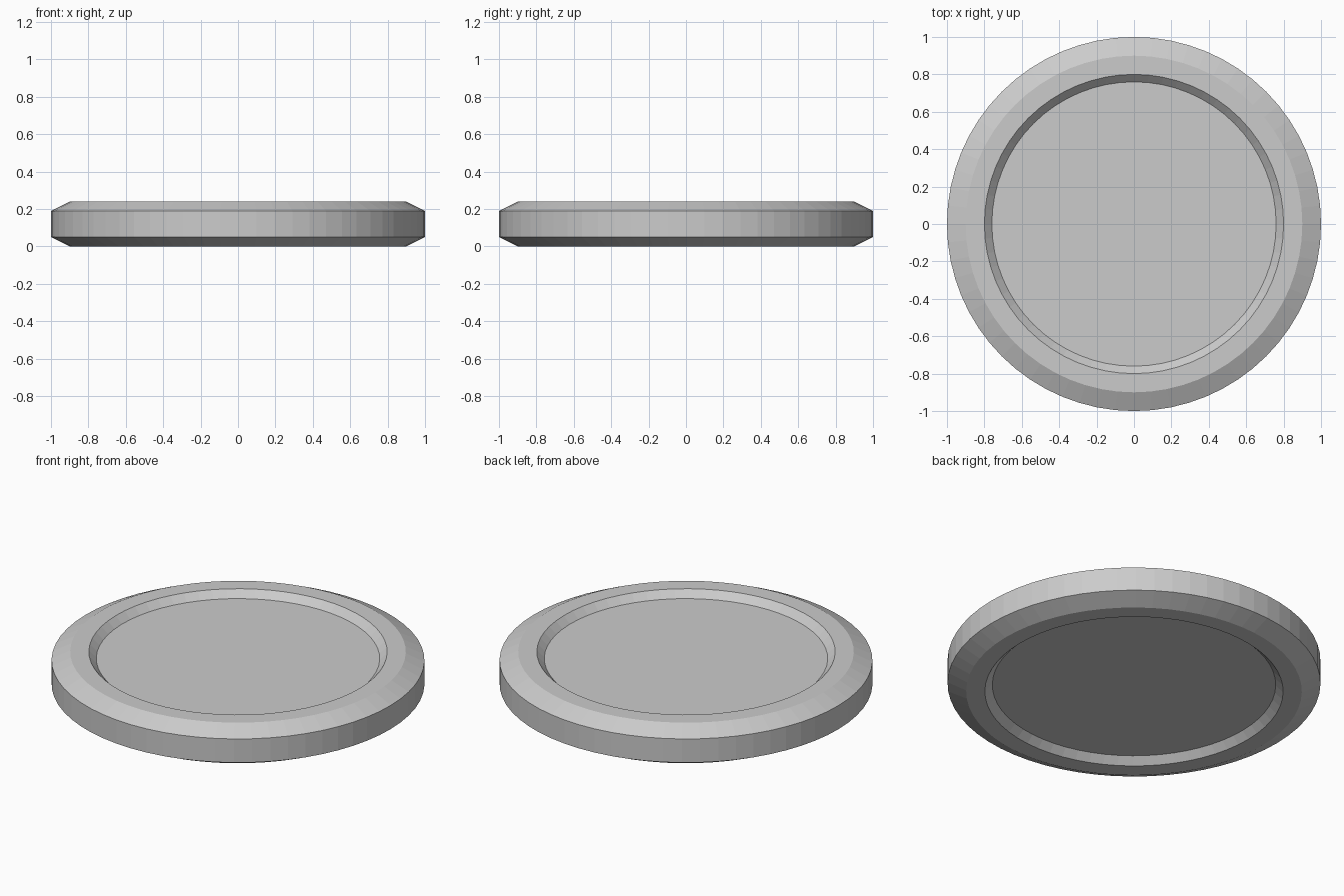
import bpy, bmesh, math
from mathutils import Matrix, Vector

cube = bpy.data.objects.get("Cube")
if cube:
    bpy.data.objects.remove(cube)

SEGMENTS = 64
HEIGHT = 0.24

# Upper half of the disc section: recessed floor, sloped step, flat rim, bevel
upper = [(0, 0.20), (0.76, 0.20), (0.80, 0.24), (0.90, 0.24), (1.0, 0.19)]
# Lower half mirrors the upper one
profile = upper + [(r, HEIGHT - z) for r, z in reversed(upper)]

grey = bpy.data.materials.new("light grey")
grey.use_nodes = True
colour = (0.6, 0.6, 0.6, 1)
grey.diffuse_color = colour
grey.node_tree.nodes["Principled BSDF"].inputs["Base Color"].default_value = colour

# Lathe the section round the z axis
bm = bmesh.new()
verts = [bm.verts.new((r, 0, z)) for r, z in profile]
edges = [bm.edges.new(pair) for pair in zip(verts, verts[1:])]
bmesh.ops.spin(bm, geom=verts + edges, cent=(0, 0, 0), axis=(0, 0, 1),
               angle=math.tau, steps=SEGMENTS, use_merge=True)
bmesh.ops.remove_doubles(bm, verts=bm.verts, dist=0.0001)
bmesh.ops.recalc_face_normals(bm, faces=bm.faces)

mesh = bpy.data.meshes.new("disc")
bm.to_mesh(mesh)
bm.free()
mesh.materials.append(grey)
disc = bpy.data.objects.new("disc", mesh)
bpy.context.collection.objects.link(disc)
